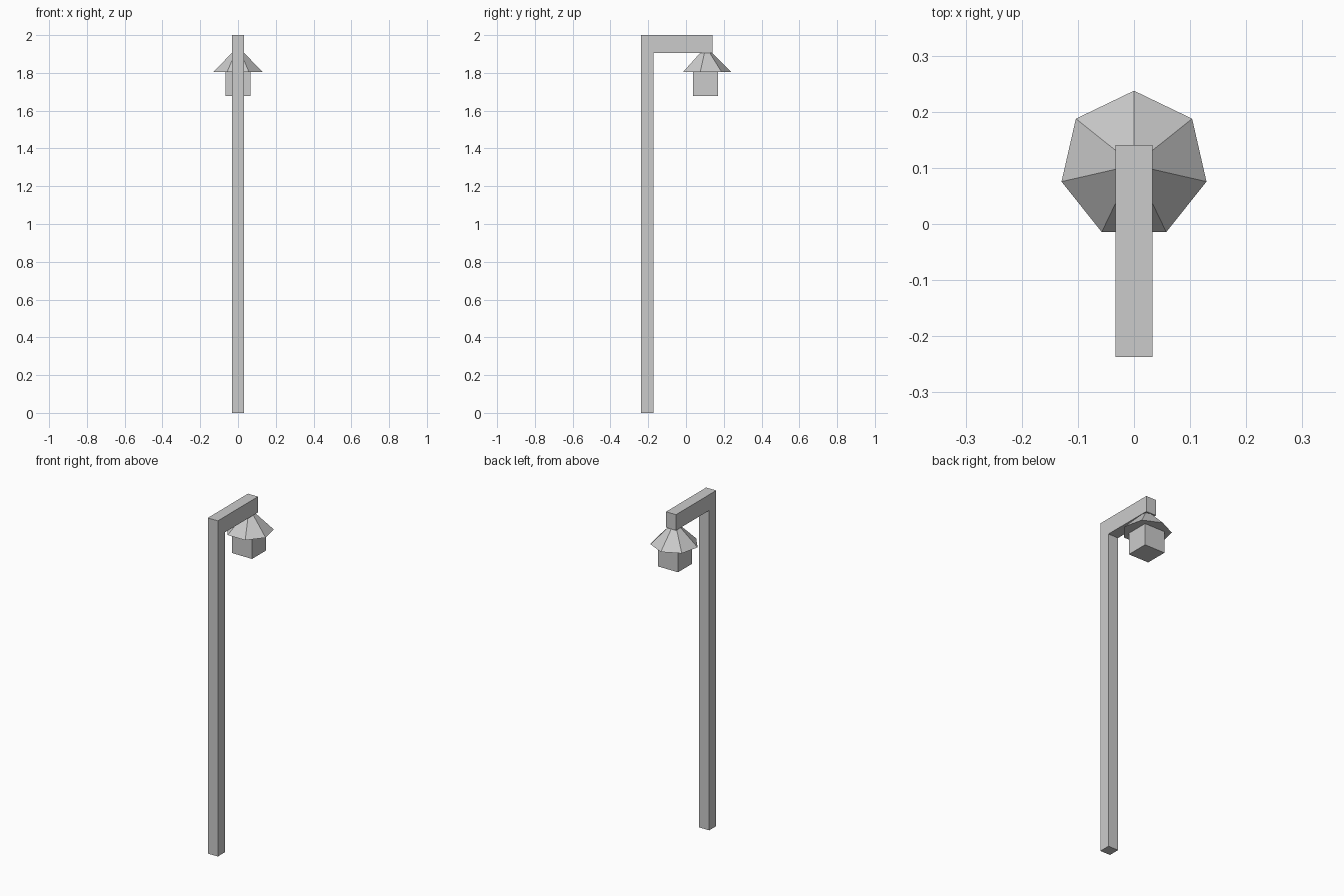
import bpy, bmesh
from math import pi
from mathutils import Matrix

if "Cube" in bpy.data.objects:
    bpy.data.objects.remove(bpy.data.objects["Cube"])

LAMP_Y = 0.105      # lamp axis
HALF_W = 0.033      # half width of the post and arm


def add_object(name, bm):
    bmesh.ops.recalc_face_normals(bm, faces=bm.faces)
    mesh = bpy.data.meshes.new(name)
    bm.to_mesh(mesh)
    bm.free()
    obj = bpy.data.objects.new(name, mesh)
    bpy.context.collection.objects.link(obj)
    return obj


# Post with arm: L profile in the y-z plane, extruded across x
profile = [(-0.237, 0), (-0.171, 0), (-0.171, 1.906),
           (0.141, 1.906), (0.141, 2), (-0.237, 2)]
bm = bmesh.new()
face = bm.faces.new([bm.verts.new((-HALF_W, y, z)) for y, z in profile])
side = bmesh.ops.extrude_face_region(bm, geom=[face])
new_verts = [g for g in side["geom"] if isinstance(g, bmesh.types.BMVert)]
bmesh.ops.translate(bm, verts=new_verts, vec=(2 * HALF_W, 0, 0))
add_object("post_and_arm", bm)

# Seven-sided shade with one corner pointing to the back
bm = bmesh.new()
bmesh.ops.create_cone(bm, cap_ends=True, segments=7, radius1=0.1325,
                      radius2=0.033, depth=0.1)
top = max(bm.verts, key=lambda v: v.co.y)
turn = pi / 2 - top.co.xy.angle_signed((1, 0)) if top.co.x else 0
bmesh.ops.transform(bm, verts=bm.verts,
                    matrix=Matrix.Translation((0, LAMP_Y, 1.856))
                    @ Matrix.Rotation(turn if abs(top.co.x) > 1e-4 else 0, 4, 'Z'))
add_object("lamp_shade", bm)

# Square lamp body under the shade
bm = bmesh.new()
bmesh.ops.create_cube(bm, size=1, matrix=Matrix.Translation((0, LAMP_Y - 0.001, 1.742))
                      @ Matrix.Diagonal((0.133, 0.133, 0.13, 1)))
add_object("lamp_body", bm)
